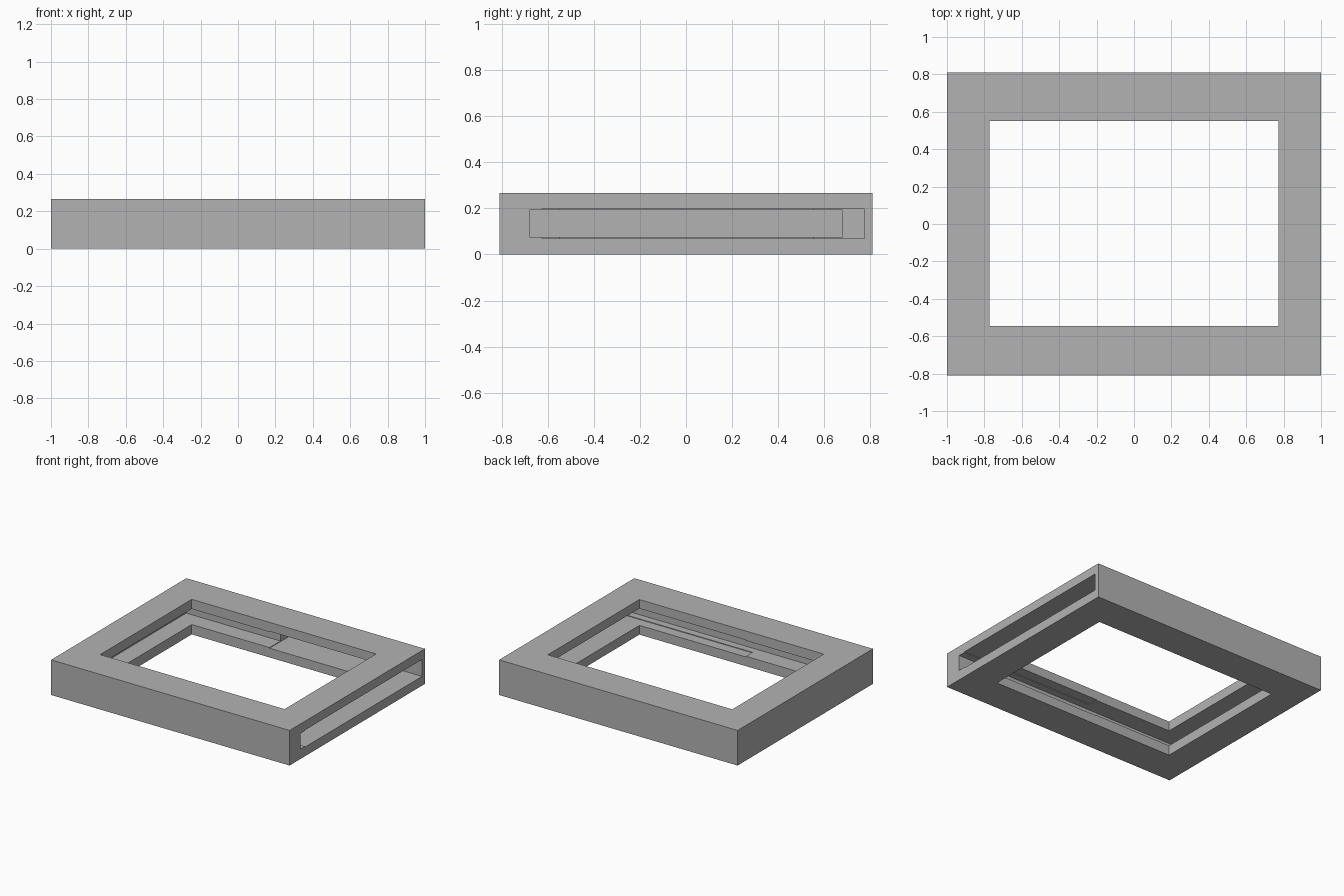
import bpy

cube = bpy.data.objects.get("Cube")
if cube:
    bpy.data.objects.remove(cube, do_unlink=True)

grey = bpy.data.materials.new("plain_grey")
grey.use_nodes = True
colour = (0.45, 0.45, 0.45, 1)
grey.diffuse_color = colour
grey.node_tree.nodes["Principled BSDF"].inputs["Base Color"].default_value = colour


def box(name, low, high):
    """Add a box spanning two opposite corners."""
    centre = [(a + b) / 2 for a, b in zip(low, high)]
    bpy.ops.mesh.primitive_cube_add(size=1, location=centre)
    obj = bpy.context.object
    obj.name = name
    obj.scale = [b - a for a, b in zip(low, high)]
    bpy.ops.object.transform_apply(location=False, rotation=False, scale=True)
    obj.data.materials.append(grey)
    return obj


def cut(target, cutter):
    """Subtract the cutter from the target, then discard it."""
    cutter.hide_render = True
    mod = target.modifiers.new("cut", "BOOLEAN")
    mod.operation = "DIFFERENCE"
    mod.solver = "EXACT"
    mod.object = cutter
    bpy.context.view_layer.objects.active = target
    bpy.ops.object.modifier_apply(modifier=mod.name)
    bpy.data.objects.remove(cutter, do_unlink=True)


# Outer slab of the frame
frame = box("frame", (-1, -0.81, 0), (1, 0.81, 0.266))

# Window through the middle
cut(frame, box("window_cutter", (-0.773, -0.546, -0.1), (0.773, 0.55, 0.4)))

# Long panel slot, open on the left side
cut(frame, box("panel_slot_cutter", (-0.91, -0.68, 0.075), (1.1, 0.68, 0.193)))

# Slightly taller slot, offset backwards, reaching just past the middle
cut(frame, box("slider_slot_cutter", (-0.12, -0.625, 0.07), (1.1, 0.775, 0.198)))
